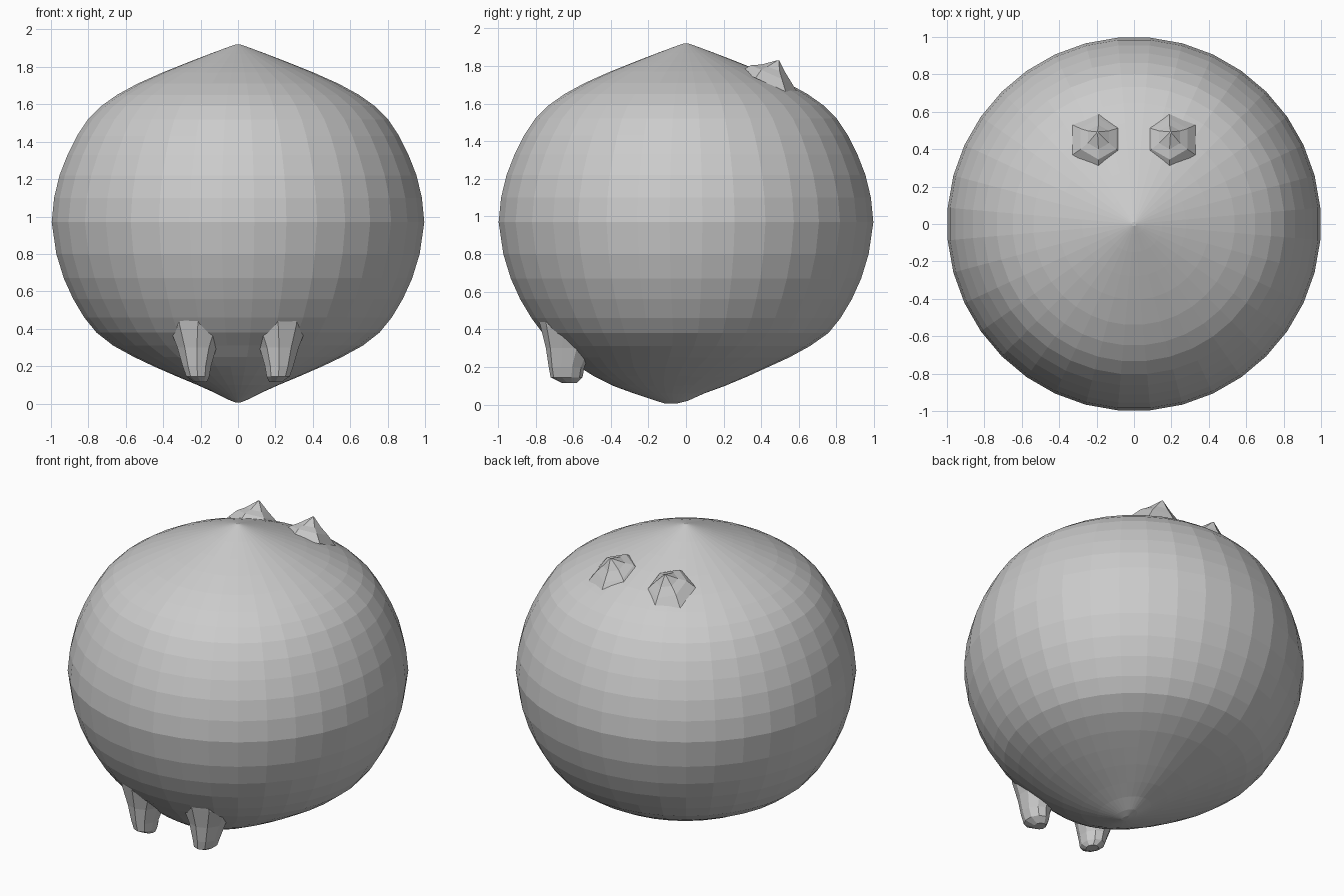
import bpy, math

def loft(name, rings, sides, close_start=False):
    """Skin a stack of closed vertex rings and cap both ends."""
    verts = [v for ring in rings for v in ring]
    n = len(rings)
    faces = []
    for i in range(n - 1):
        for j in range(sides):
            k = (j + 1) % sides
            faces.append((i*sides + j, i*sides + k, (i+1)*sides + k, (i+1)*sides + j))
    faces.append(tuple(reversed(range(sides))))
    faces.append(tuple(range((n-1)*sides, n*sides)))
    me = bpy.data.meshes.new(name)
    me.from_pydata(verts, [], faces)
    ob = bpy.data.objects.new(name, me)
    bpy.context.collection.objects.link(ob)
    return ob

def ring(cx, cy, z, rx, ry, sides, tilt=0.0):
    """Horizontal ring, optionally sloping along y."""
    out = []
    for j in range(sides):
        a = 2 * math.pi * (j + 0.5) / sides
        y = ry * math.sin(a)
        out.append((cx + rx * math.cos(a), cy + y, z + tilt * y))
    return out

# Body: z, half width, front reach, back reach
profile = [
    (0.005, 0.012, 0.11, -0.05), (0.02, 0.05, 0.16, 0.01), (0.06, 0.13, 0.28, 0.10),
    (0.10, 0.22, 0.39, 0.21), (0.15, 0.34, 0.49, 0.33), (0.20, 0.455, 0.57, 0.44),
    (0.25, 0.56, 0.63, 0.55), (0.31, 0.67, 0.69, 0.66), (0.38, 0.76, 0.765, 0.76),
    (0.46, 0.825, 0.825, 0.825), (0.56, 0.885, 0.885, 0.885), (0.67, 0.935, 0.935, 0.935),
    (0.80, 0.975, 0.975, 0.975), (0.97, 1.0, 1.0, 1.0), (1.10, 0.987, 0.987, 0.987),
    (1.22, 0.958, 0.958, 0.958), (1.33, 0.915, 0.915, 0.915), (1.43, 0.865, 0.865, 0.865),
    (1.52, 0.805, 0.805, 0.805), (1.59, 0.735, 0.735, 0.735), (1.65, 0.65, 0.65, 0.65),
    (1.71, 0.54, 0.54, 0.54), (1.77, 0.405, 0.405, 0.405), (1.82, 0.28, 0.28, 0.28),
    (1.87, 0.15, 0.15, 0.15), (1.905, 0.055, 0.055, 0.055), (1.92, 0.012, 0.012, 0.012)]
SIDES = 36
loft("body", [ring(0, (b - f) / 2, z, w, (f + b) / 2, SIDES) for z, w, f, b in profile], SIDES)

# Feet and ears, made for both sides
for side, tag in ((1, "right"), (-1, "left")):
    foot = [(0.20, -0.62, 0.115, 0.035, 0.04), (0.215, -0.635, 0.145, 0.065, 0.085),
            (0.22, -0.635, 0.20, 0.08, 0.095), (0.22, -0.62, 0.30, 0.11, 0.125),
            (0.215, -0.60, 0.42, 0.165, 0.175), (0.21, -0.58, 0.50, 0.17, 0.22)]
    loft(tag + "_foot", [ring(side * x, y, z, rx, ry, 10) for x, y, z, rx, ry in foot], 10)

    # Small pointed ear on a flared base that follows the slope of the head
    ear = [(0.19, 0.45, 1.70, 0.16, 0.16, -0.45), (0.19, 0.455, 1.755, 0.11, 0.11, -0.45),
           (0.19, 0.465, 1.785, 0.065, 0.065, -0.35), (0.195, 0.49, 1.83, 0.006, 0.006, 0)]
    loft(tag + "_ear", [ring(side * x, y, z, rx, ry, 6, t) for x, y, z, rx, ry, t in ear], 6)
